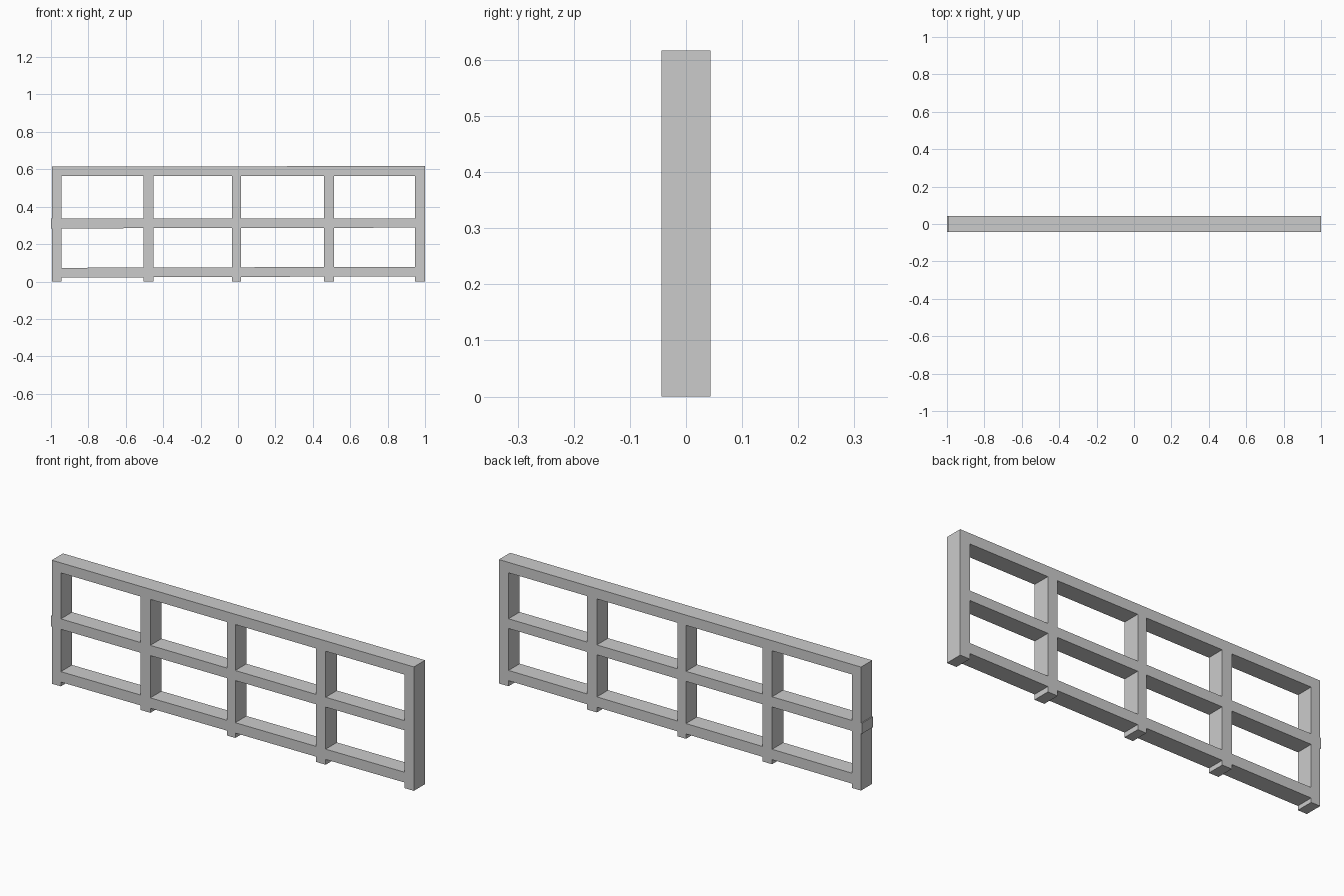
import bpy, bmesh

if "Cube" in bpy.data.objects:
    bpy.data.objects.remove(bpy.data.objects["Cube"])

DEPTH = 0.088
# Left/right edges of the five posts
POSTS = [(-0.995, -0.945), (-0.505, -0.452), (-0.031, 0.016), (0.460, 0.514), (0.947, 1.0)]
# Rails: (bottom, top) heights at the left end and at the right end (slightly tilted)
RAILS = [((0.021, 0.073), (0.028, 0.079)),
         ((0.284, 0.336), (0.288, 0.336)),
         ((0.565, 0.615), (0.565, 0.617))]

# Grid lines; the first column is the middle rail's small overhang on the left
xs = [-1.0] + [x for post in POSTS for x in post]
levels = [(0.0, 0.0)] + [pair for l, r in RAILS for pair in zip(l, r)]


def is_solid(col, row):
    if col == 0:
        return row == 3
    return col % 2 == 1 or row % 2 == 1


bm = bmesh.new()
verts = {}


def vert(i, j):
    if (i, j) not in verts:
        left, right = levels[j]
        z = left + (right - left) * (xs[i] + 1) / 2
        verts[i, j] = bm.verts.new((xs[i], -DEPTH / 2, z))
    return verts[i, j]


# Front face of the lattice
for i in range(len(xs) - 1):
    for j in range(len(levels) - 1):
        if is_solid(i, j):
            bm.faces.new([vert(i, j), vert(i + 1, j), vert(i + 1, j + 1), vert(i, j + 1)])

# Extrude to the back, keeping the front cap
ext = bmesh.ops.extrude_face_region(bm, geom=bm.faces[:], use_keep_orig=True)
moved = [g for g in ext["geom"] if isinstance(g, bmesh.types.BMVert)]
bmesh.ops.translate(bm, verts=moved, vec=(0, DEPTH, 0))
bmesh.ops.recalc_face_normals(bm, faces=bm.faces[:])

mesh = bpy.data.meshes.new("fence_frame")
bm.to_mesh(mesh)
bm.free()
bpy.context.collection.objects.link(bpy.data.objects.new("fence_frame", mesh))
